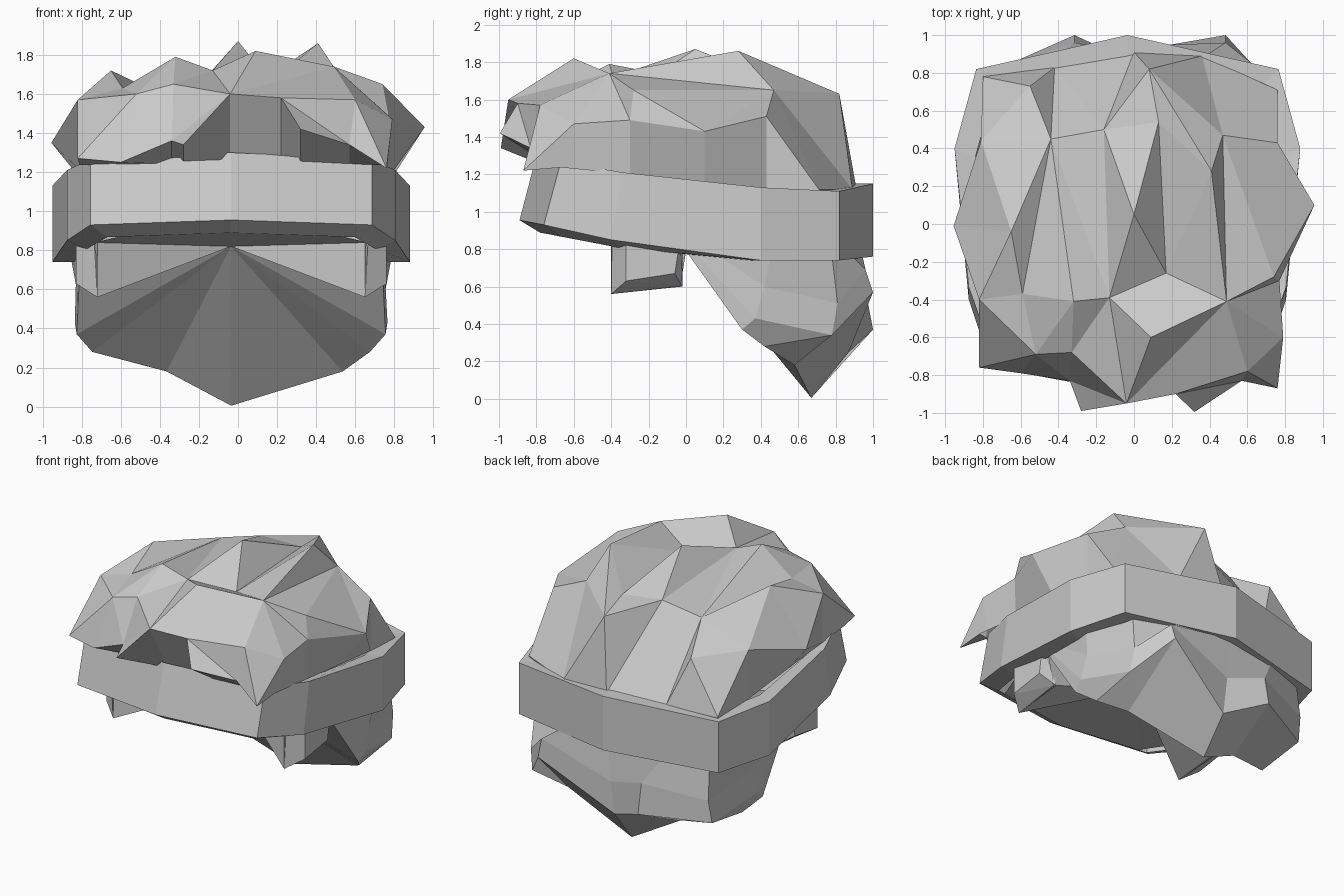
import bpy, bmesh
from mathutils import Vector
from mathutils.geometry import delaunay_2d_cdt

if "Cube" in bpy.data.objects:
    bpy.data.objects.remove(bpy.data.objects["Cube"])

CX = -0.035  # symmetry line of band and lower hair


def make(name, verts, faces):
    bm = bmesh.new()
    vs = [bm.verts.new(v) for v in verts]
    for f in faces:
        bm.faces.new([vs[i] for i in f])
    bmesh.ops.recalc_face_normals(bm, faces=bm.faces[:])
    me = bpy.data.meshes.new(name)
    bm.to_mesh(me)
    bm.free()
    ob = bpy.data.objects.new(name, me)
    bpy.context.collection.objects.link(ob)
    return ob


def hull(name, verts):
    ob = make(name, verts, [])
    bm = bmesh.new()
    bm.from_mesh(ob.data)
    bmesh.ops.convex_hull(bm, input=bm.verts[:])
    bm.to_mesh(ob.data)
    bm.free()


def mirrored(half):
    """Right half (ending at the centre) continued round the left side."""
    right = [(CX + x, y, z) for x, y, z in half]
    left = [(CX - x, y, z) for x, y, z in half[::-1] if x > 0]
    return right + left


def skew(points, c, lift=0):
    """Shift the two locks beside the centre point sideways, raise the right one."""
    for i, dz in ((c - 1, lift), (c + 1, 0)):
        x, y, z = points[i]
        points[i] = (x + .12, y, z + dz)
    return points


def strips(rows, closed):
    """Quads between equally long rows of points."""
    n, m = len(rows[0]), len(rows)
    faces = []
    for j in range(m if closed else m - 1):
        for i in range(n if closed else n - 1):
            a, b, k = j * n, (j + 1) % m * n, (i + 1) % n
            faces.append((a + i, a + k, b + k, b + i))
    return [p for r in rows for p in r], faces


# Headband: leaning strip with a thick cross-section
plan = [(0, -.89, .955, 1.30), (.72, -.76, .93, 1.265), (.84, -.40, .85, 1.21),
        (.915, .40, .74, 1.13), (.80, .82, .74, 1.11), (0, 1.0, .76, 1.15)]
low, high, high_in, low_in = [], [], [], []
for x, y, zl, zh in plan:
    lean = .09 * max(0, min(1, (.4 - y) / 1.1))
    drop = .065 * max(0, min(1, (.4 - y) / 1.2))
    low.append((x, y, zl))
    high.append((x, y + lean, zh))
    high_in.append((x * .88, (y + lean) * .88, zh - drop))
    low_in.append((x * .88, y * .88, zl - drop))
make("headband", *strips([mirrored(r) for r in (low, high, high_in, low_in)], True))

# Lower back hair: rows from rim up to under the band
rows = [
    [(.77, 0, .79), (.79, .30, .37), (.71, .42, .28), (.45, .58, .18), (0, .67, .005)],
    [(.78, .03, .80), (.80, .37, .43), (.72, .78, .34), (.40, 1.0, .37), (0, .87, .25)],
    [(.79, .10, .81), (.79, .42, .60), (.71, .81, .51), (.40, .96, .58), (0, .91, .50)],
    [(.79, .20, .82), (.82, .45, .76), (.70, .78, .77), (.40, .88, .77), (0, .94, .78)]]
full = [mirrored(r) for r in rows]
for r, lift in zip(full, (0, .20, .11)):
    skew(r, 4, lift)
make("back_hair", *strips(full, False))

# Underside: fan from a central point to the rim
rim = [(0, -.79, .89), (.57, -.68, .87), (.70, -.40, .84), (.685, -.40, .56),
       (.70, -.03, .60)] + rows[0]
edge = skew(mirrored(rim), 9)
n = len(edge)
make("hair_underside", edge + [(CX, 0, .82)], [(i, (i + 1) % n, n) for i in range(n)])

# Sideburns: tapered blocks under the band
for side, s in (("right", 1), ("left", -1)):
    section = [(.685, -.40, .56), (.685, -.40, .86), (.685, -.02, .60), (.685, -.02, .86),
               (.795, -.32, .63), (.795, -.32, .86), (.795, -.06, .67), (.795, -.03, .86)]
    hull("sideburn_" + side, [(CX + s * x, y, z) for x, y, z in section])

# Top hair: jagged outline and crown peaks, triangulated from above
outline = [
    (-.82, -.76, 1.27), (-.60, -.79, 1.25), (-.34, -.83, 1.36), (-.28, -.99, 1.34),
    (-.04, -.95, 1.60), (.22, -.90, 1.58), (.32, -.995, 1.42), (.57, -.83, 1.34),
    (.76, -.87, 1.22), (.79, -.60, 1.47), (.77, -.30, 1.49), (.955, .10, 1.43),
    (.76, .43, 1.51), (.76, .71, 1.12), (.36, .89, 1.12), (0, .91, 1.13),
    (-.42, .83, 1.12), (-.80, .78, 1.12), (-.81, .44, 1.48), (-.955, -.01, 1.35),
    (-.82, -.40, 1.57)]
peaks = [
    (-.52, -.69, 1.60), (-.33, -.68, 1.65), (.09, -.60, 1.82), (.60, -.78, 1.57),
    (-.59, -.37, 1.63), (-.32, -.41, 1.79), (-.13, -.39, 1.72), (.49, -.41, 1.74),
    (.17, -.26, 1.66), (.74, -.28, 1.65), (-.65, -.04, 1.72), (0, .05, 1.87),
    (.41, .28, 1.86), (-.44, .45, 1.62), (-.16, .50, 1.69), (.13, .54, 1.67),
    (.47, .47, 1.65), (-.55, .73, 1.46), (.08, .82, 1.63)]
# Ridges and grooves between the locks
creases = [(27, 35), (27, 32), (32, 29), (32, 35), (32, 36), (36, 29), (29, 33),
           (36, 33), (28, 33), (28, 37), (26, 34), (25, 34), (25, 31), (31, 18),
           (31, 34), (23, 27), (23, 28), (23, 29), (4, 27), (4, 23), (4, 28),
           (22, 26), (37, 14), (37, 12), (28, 30), (26, 27), (39, 33), (39, 37)]
pts = outline + peaks
n = len(outline)
cdt = delaunay_2d_cdt([Vector(p[:2]) for p in pts], creases, [list(range(n))], 1, 1e-5)
verts = [(v.x, v.y, pts[src[0]][2]) for v, src in zip(cdt[0], cdt[3])]
index = {src[0]: i for i, src in enumerate(cdt[3])}
faces = [tuple(f) for f in cdt[2]]
# Skirt tucking the outline in behind the band
base = len(verts)
for x, y, z in outline:
    y = max(-.76 + .12 * abs(x), min(.88, y))
    verts.append((max(-.81, min(.76, x)), y, 1.17 - .1 * y))
for i in range(n):
    k = (i + 1) % n
    faces.append((index[i], index[k], base + k, base + i))
make("top_hair", verts, faces)
